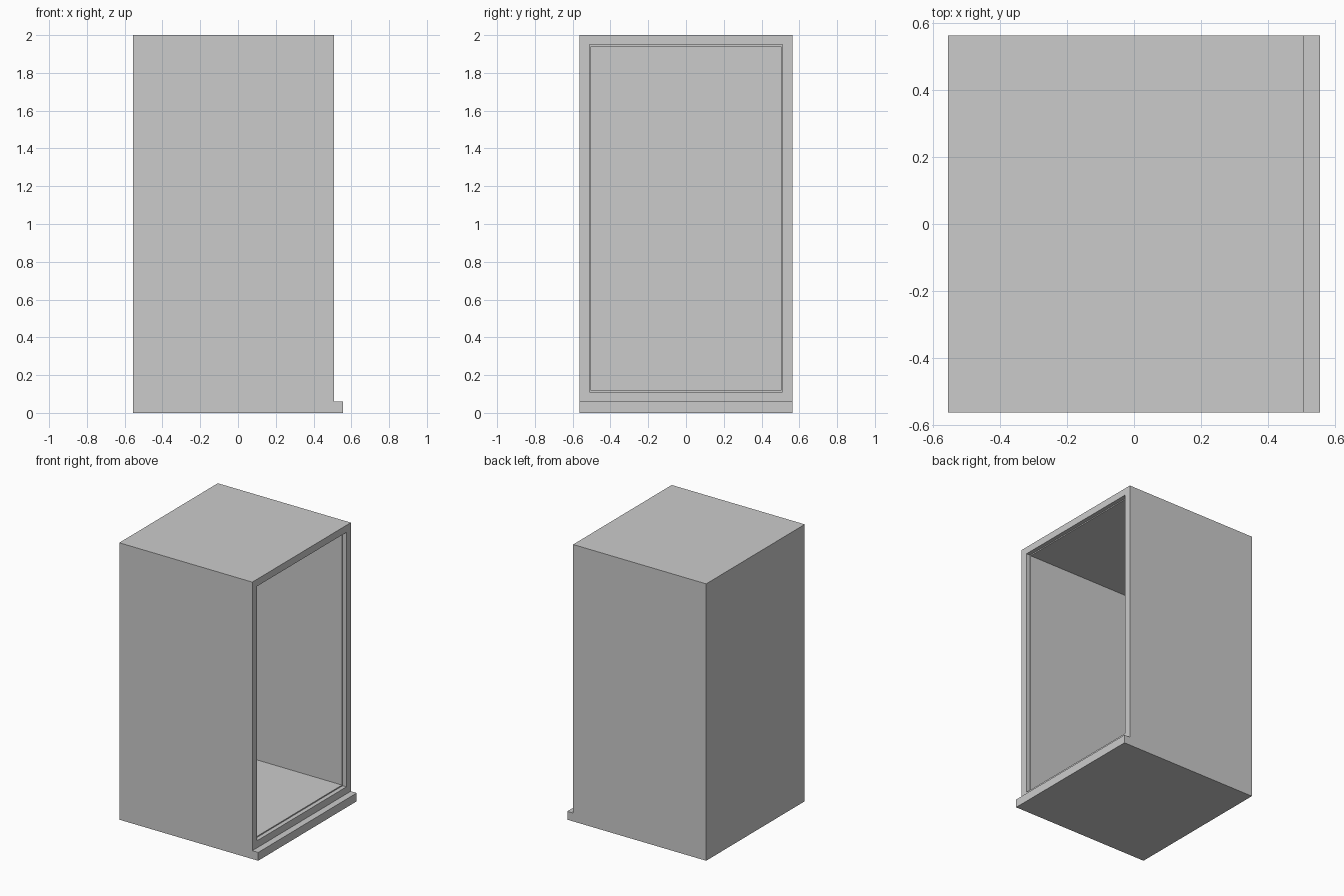
import bpy, bmesh
from mathutils import Matrix, Vector

if "Cube" in bpy.data.objects:
    bpy.data.objects.remove(bpy.data.objects["Cube"])


def box_mesh(lo, hi):
    """Bmesh box spanning two corners."""
    lo, hi = Vector(lo), Vector(hi)
    bm = bmesh.new()
    bmesh.ops.create_cube(bm, size=1, matrix=Matrix.Translation((lo + hi) / 2)
                          @ Matrix.Diagonal((*(hi - lo), 1)))
    return bm


def finish(bm, name):
    bmesh.ops.recalc_face_normals(bm, faces=bm.faces)
    mesh = bpy.data.meshes.new(name)
    bm.to_mesh(mesh)
    bm.free()
    obj = bpy.data.objects.new(name, mesh)
    bpy.context.collection.objects.link(obj)
    return obj


def sink(bm, face, border, depth):
    """Inset a face, then push it into the body along -x."""
    bmesh.ops.inset_region(bm, faces=[face], thickness=border, use_even_offset=True)
    face = bmesh.ops.extrude_discrete_faces(bm, faces=[face])["faces"][0]
    bmesh.ops.translate(bm, verts=face.verts, vec=(-depth, 0, 0))
    return face


# Base plate, projecting as a sill under the opening
finish(box_mesh((-0.555, -0.5625, 0), (0.555, 0.5625, 0.06)), "base_plate")

# Open-fronted cabinet: shallow door rebate, then the deep interior
bm = box_mesh((-0.555, -0.5625, 0.06), (0.508, 0.5625, 2.0))
front = max(bm.faces, key=lambda f: f.calc_center_median().x)
front = sink(bm, front, 0.051, 0.03)
sink(bm, front, 0.008, 0.975)
finish(bm, "cabinet_shell")
